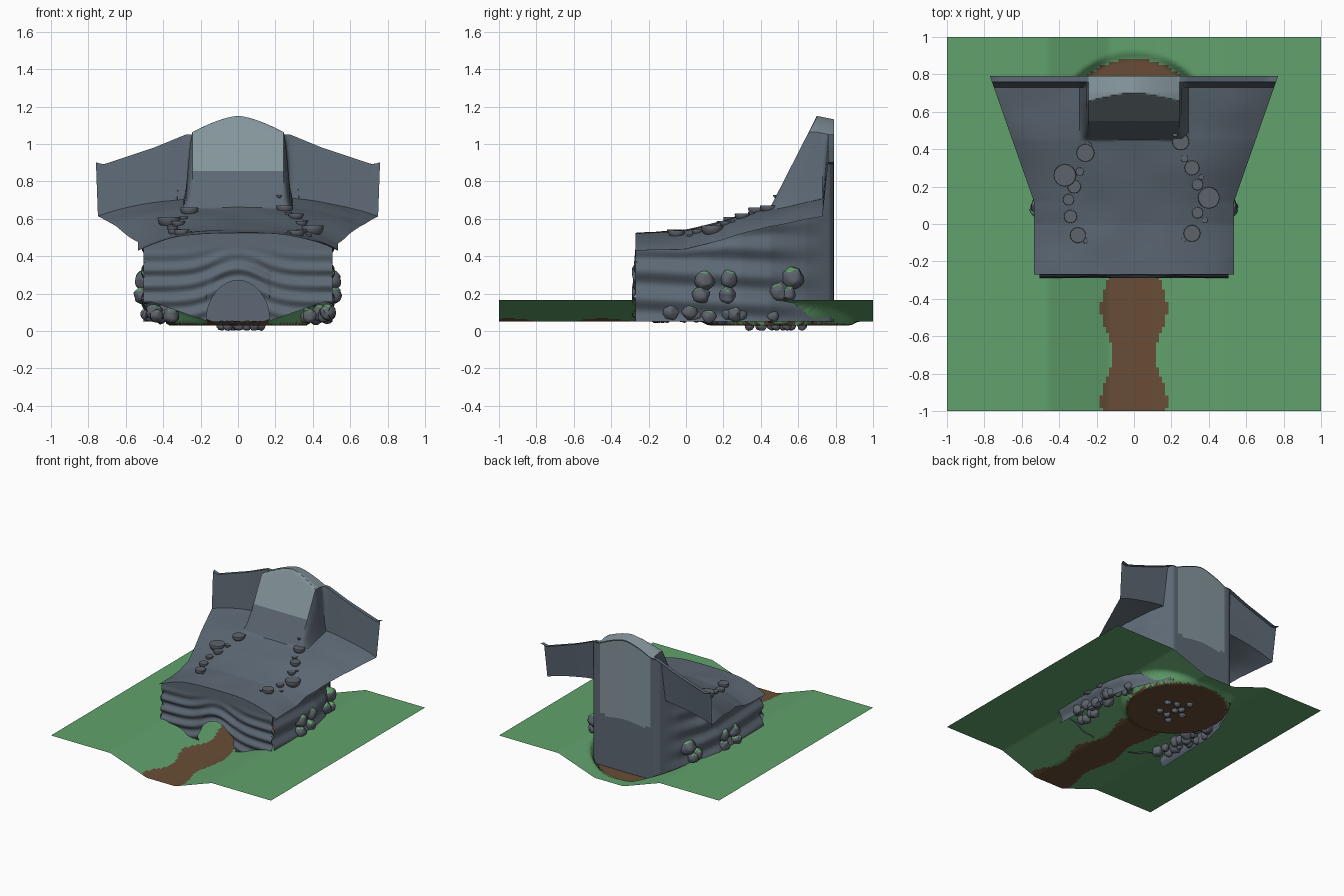
import bpy, bmesh, math, random
from mathutils import Vector, noise

random.seed(4)
if "Cube" in bpy.data.objects:
    bpy.data.objects.remove(bpy.data.objects["Cube"], do_unlink=True)


def material(name, rgb):
    m = bpy.data.materials.new(name)
    m.use_nodes = True
    m.diffuse_color = (*rgb, 1)
    m.node_tree.nodes["Principled BSDF"].inputs["Base Color"].default_value = (*rgb, 1)
    return m


GRASS = material("grass green", (0.12, 0.36, 0.15))
DIRT = material("dirt brown", (0.14, 0.076, 0.037))
SLATE = material("slate grey", (0.11, 0.14, 0.175))
PALE = material("pale grey", (0.23, 0.30, 0.33))
STONE = material("boulder grey", (0.11, 0.125, 0.15))


def finish(name, bm, mats, rule=None, angle=40):
    """Turn a bmesh into an object, colouring faces by a rule."""
    bm.normal_update()
    for f in bm.faces:
        f.smooth = True
        if rule and rule(f.calc_center_median(), f.normal):
            f.material_index = 1
    me = bpy.data.meshes.new(name)
    bm.to_mesh(me)
    bm.free()
    for m in mats:
        me.materials.append(m)
    me.set_sharp_from_angle(angle=math.radians(angle))
    ob = bpy.data.objects.new(name, me)
    bpy.context.collection.objects.link(ob)
    return ob


def sheet(name, us, vs, point, mats, rule=None):
    """Grid surface whose points come from a function of two parameters."""
    bm = bmesh.new()
    rows = [[bm.verts.new(point(u, v)) for v in vs] for u in us]
    for a, b in zip(rows, rows[1:]):
        for j in range(len(vs) - 1):
            bm.faces.new((a[j], b[j], b[j + 1], a[j + 1]))
    return finish(name, bm, mats, rule)


def span(a, b, n):
    return [a + (b - a) * i / n for i in range(n + 1)]


def clamp(t):
    return max(0.0, min(1.0, t))


def curve(pts, t):
    """Piecewise linear lookup."""
    for (a, p), (b, q) in zip(pts, pts[1:]):
        if t <= b:
            return p + (q - p) * clamp((t - a) / (b - a))
    return pts[-1][1]


# Ground: a valley with a sunken round cave floor
def ground_z(x, y):
    z = 0.05 + 0.115 * clamp((abs(x) - 0.13) / 0.33)
    r = math.hypot(x, y - 0.5)
    return 0.03 + (z - 0.03) * clamp((r - 0.38) / 0.04)


def is_dirt(c, n):
    half = 0.147 + 0.03 * math.cos((c.y + 0.95) * 12.5)
    return math.hypot(c.x, c.y - 0.5) < 0.385 or (c.y < 0.4 and abs(c.x) < half)


sheet("ground", span(-1, 1, 120), span(-1, 1, 120),
      lambda x, y: (x, y, ground_z(x, y)), [GRASS, DIRT], is_dirt)

# Roof: gentle slope, central ramp and upright wings at the back
SLOPE = [(-0.27, 0.525), (0, 0.54), (0.2, 0.59), (0.45, 0.66), (0.73, 0.71)]


def half_width(y):
    return 0.535 + 0.235 * clamp((y - 0.12) / 0.67)


def roof_z(x, y):
    ax = abs(x)
    z = curve(SLOPE, y) - 0.1 * (ax / half_width(y)) ** 3
    z += 0.008 * noise.noise(Vector((x * 5, y * 5, 1)))
    top = curve([(0.28, 1.05), (0.45, 0.98), (0.72, 0.89), (0.77, 0.905)], ax)
    z += (top - z) * clamp((y - 0.73) / 0.03)
    crest = 1.15 - 0.09 * (ax / 0.25) ** 1.5 - 0.2 * max(0, y - 0.7)
    ramp = min(crest, 0.66 + (y - 0.45) * 1.96)
    blend = clamp((0.285 - ax) / 0.035)
    return z + max(0, ramp - z) * blend


def roof_point(c, y):
    x = c
    if abs(c) > 0.3:
        x = math.copysign(0.3 + (abs(c) - 0.3) * (half_width(y) - 0.3) / 0.235, c)
    return (x, y, roof_z(x, y))


sheet("cave_roof", span(-0.535, 0.535, 92), span(-0.27, 0.79, 106), roof_point,
      [SLATE, PALE], lambda c, n: c.z > 0.86 and abs(c.x) < 0.24 and c.y > 0.53)

# Side and back wall: horseshoe plan with weathered ledges
HALF = [(0.5, -0.27), (0.5, 0.05), (0.5, 0.3), (0.47, 0.45), (0.38, 0.64),
        (0.3, 0.77), (0.275, 0.788), (0, 0.79)]
plan = []
for p, q in zip(HALF, HALF[1:]):
    plan += [Vector(p).lerp(Vector(q), k / 12) for k in range(12)]
plan = plan + [Vector((0, 0.79))] + [Vector((-p.x, p.y)) for p in reversed(plan)]


def wall_point(p, v):
    top = roof_z(p.x, p.y) - 0.004
    z = 0.05 + (top - 0.05) * v
    fade = clamp((0.75 - p.y) / 0.3) * clamp((0.97 - v) * 8)
    k = 1 + 0.035 * fade * math.sin(z * 42 + p.y * 2 + 1)
    return (p.x * k, p.y, z)


sheet("cave_wall", plan, span(0, 1, 40), wall_point, [SLATE, PALE],
      lambda c, n: c.y > 0.78 and abs(c.x) < 0.23 and c.z > 0.47)

# Front wall: arched mouth with ledges that bow over it
ARCH = 0.17
mouth = [-ARCH * math.cos(math.pi * k / 32) for k in range(33)]
columns = span(-0.505, -ARCH, 24)[:-1] + mouth + span(ARCH, 0.505, 24)[1:]


def front_point(x, v):
    low = ground_z(x, -0.27) - 0.01
    if abs(x) < ARCH:
        low = max(low, 0.05 + 0.22 * math.sqrt(1 - (x / ARCH) ** 2))
    top = roof_z(x, -0.27)
    z = low + (top - low) * v
    h = z - 0.09 * math.exp(-(x / 0.17) ** 2)
    ledge = clamp((0.45 - z) * 8) * math.sin(h * 75 + 2)
    return (x, -0.27 - 0.008 * clamp(2 - 4 * v) - 0.011 * ledge, z)


sheet("cave_front", columns, span(0, 1, 36), front_point, [SLATE])

# Step stones: flat-topped bowls set into the roof in two rows
LEFT = [(.25, .44, .045), (.22, .48, .014), (.27, .35, .02), (.31, .3, .04), (.36, .25, .014),
        (.34, .21, .03), (.4, .14, .058), (.34, .06, .03), (.38, .02, .015), (.31, -.05, .045),
        (.27, -.08, .015)]
RIGHT = [(-.26, .38, .048), (-.24, .42, .015), (-.37, .26, .06), (-.29, .28, .022),
         (-.32, .2, .036), (-.35, .13, .03), (-.34, .04, .035), (-.3, -.06, .042),
         (-.26, -.09, .014)]
for i, (x, y, r) in enumerate(LEFT + RIGHT):
    bm = bmesh.new()
    bmesh.ops.create_uvsphere(bm, u_segments=16, v_segments=12, radius=r)
    top = roof_z(x, y) + 0.4 * r
    for v in bm.verts:
        v.co.z = min(v.co.z, 0.1 * r)
        v.co += Vector((x, y, top))
    finish(f"step_stone_{i}", bm, [STONE])


# Boulders: lumpy stones with mossy tops
def boulder(name, x, y, z, r, mossy=True):
    bm = bmesh.new()
    bmesh.ops.create_icosphere(bm, subdivisions=3, radius=r)
    seed = Vector((x, y, z)) * 31
    for v in bm.verts:
        v.co *= 1 + 0.22 * noise.noise(v.co / r * 1.6 + seed)
        v.co += Vector((x, y, z))
    finish(name, bm, [STONE, GRASS], (lambda c, n: n.z > 0.72) if mossy else None)


BANK = [(.5, .1, .27, .052), (.5, .23, .28, .048), (.42, .57, .285, .058), (.44, .5, .21, .05),
        (.5, .22, .19, .045), (.51, .08, .19, .045), (.45, .55, .2, .04)]
for side, tag in ((1, "left"), (-1, "right")):
    for i, (x, y, z, r) in enumerate(BANK):
        boulder(f"{tag}_boulder_{i}", side * x, y, z, r)
    # Buried rubble along the wall foot
    for i in range(22):
        y = -0.15 + 0.034 * i
        x = 0.45 + random.uniform(-0.1, 0.04) - 0.12 * clamp((y - 0.35) * 4)
        boulder(f"{tag}_rubble_{i}", side * x, y, random.uniform(0.075, 0.105),
                random.uniform(0.03, 0.045))

# Small stones on the cave floor
for i in range(9):
    a = i * 2.4
    boulder(f"floor_stone_{i}", 0.045 * math.sqrt(i) * math.cos(a),
            0.48 + 0.06 * math.sqrt(i) * math.sin(a), 0.028, 0.026, False)
